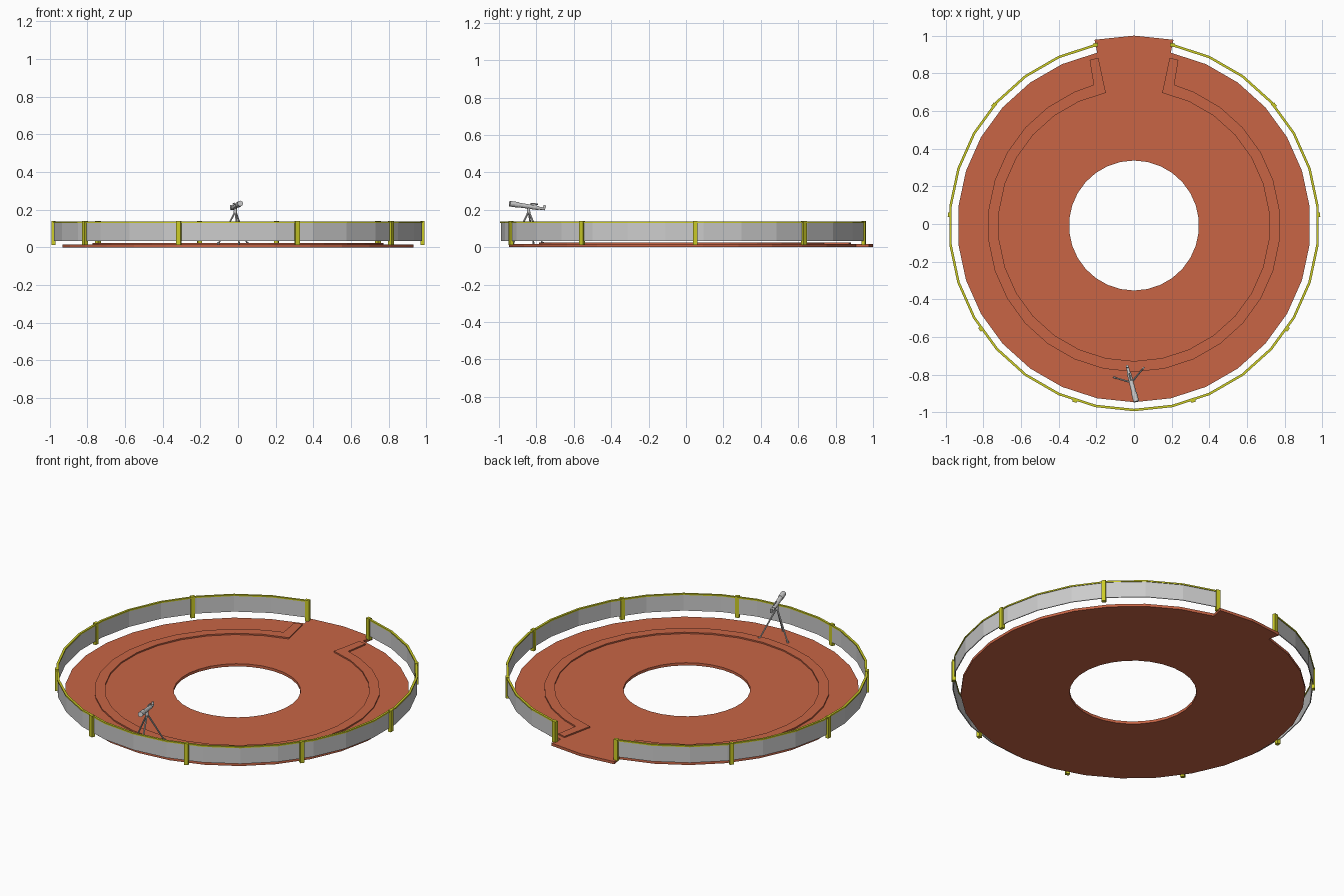
import bpy, bmesh
from math import sin, cos, radians
from mathutils import Vector, Matrix

if "Cube" in bpy.data.objects:
    bpy.data.objects.remove(bpy.data.objects["Cube"])

CY = -0.008          # centre of all rings
STEP = 12            # 30-sided rings


def material(name, rgb):
    m = bpy.data.materials.new(name)
    m.diffuse_color = (*rgb, 1)
    m.use_nodes = True
    m.node_tree.nodes["Principled BSDF"].inputs["Base Color"].default_value = m.diffuse_color
    return m


clay = material("clay", (0.58, 0.13, 0.06))
yellow = material("yellow", (0.6, 0.6, 0.02))


def polar(a, r):
    """Angle in degrees measured from +y towards +x."""
    return (r * sin(radians(a)), CY + r * cos(radians(a)))


def finish(name, bm, mat=None):
    bmesh.ops.recalc_face_normals(bm, faces=bm.faces)
    me = bpy.data.meshes.new(name)
    bm.to_mesh(me)
    bm.free()
    ob = bpy.data.objects.new(name, me)
    bpy.context.collection.objects.link(ob)
    if mat:
        me.materials.append(mat)
    return ob


def band(name, inner, outer, z0, z1, mat=None, closed=False):
    """Solid strip between two outlines of (angle, radius) points."""
    bm = bmesh.new()
    rows = []
    for i, o in zip(inner, outer):
        pi, po = polar(*i), polar(*o)
        rows.append([bm.verts.new((*p, z)) for p, z in ((pi, z0), (po, z0), (po, z1), (pi, z1))])
    n = len(rows)
    for k in range(n if closed else n - 1):
        a, b = rows[k], rows[(k + 1) % n]
        for j in range(4):
            bm.faces.new((a[j], a[(j + 1) % 4], b[(j + 1) % 4], b[j]))
    if not closed:
        bm.faces.new(rows[0])
        bm.faces.new(rows[-1])
    return finish(name, bm, mat)


def arc(a0, a1, r):
    return [(a, r) for a in range(a0, a1 + 1, STEP)]


# Deck with its entrance tab
band("deck", arc(0, 348, 0.345), arc(0, 348, 0.938), 0, 0.016, clay, True)
band("entrance_tab", arc(-12, 12, 0.938), arc(-12, 12, 1.008), 0, 0.016, clay)

# Low kerb around the walkway, turning outwards at the entrance
band("kerb",
     [(12, 0.91), (12, 0.72)] + arc(24, 336, 0.72) + [(348, 0.72), (348, 0.91)],
     [(15, 0.91), (16, 0.777)] + arc(24, 336, 0.777) + [(344, 0.777), (345, 0.91)],
     0, 0.024, clay)

# Railing: thin panel and cap
band("railing_panel", arc(12, 348, 0.977), arc(12, 348, 0.982), 0.034, 0.131)
band("railing_cap", arc(12, 348, 0.973), arc(12, 348, 0.986), 0.129, 0.137, yellow)

# Ten evenly spaced posts
for i in range(10):
    a = 12 + i * 336 / 9
    bm = bmesh.new()
    bmesh.ops.create_cube(bm, size=1, matrix=Matrix.Translation((*polar(a, 0.98), 0.076))
                          @ Matrix.Rotation(radians(-a), 4, 'Z')
                          @ Matrix.Diagonal((0.024, 0.02, 0.128, 1)))
    finish(f"railing_post_{i + 1}", bm, yellow)


def rod(name, p, q, r1, r2, sides=12):
    p, q = Vector(p), Vector(q)
    d = q - p
    bm = bmesh.new()
    bmesh.ops.create_cone(bm, cap_ends=True, segments=sides, radius1=r1, radius2=r2, depth=d.length,
                          matrix=Matrix.Translation((p + q) / 2) @ d.to_track_quat('Z', 'Y').to_matrix().to_4x4())
    return finish(name, bm)


# Telescope tube, from eyepiece (back) to objective (front)
back, front = Vector((-0.036, -0.755, 0.204)), Vector((0.012, -0.943, 0.233))


def along(t, dz=0):
    return back.lerp(front, t) + Vector((0, 0, dz))


rod("focuser", along(0), along(0.2), 0.007, 0.008)
rod("main_tube", along(0.18), along(0.85), 0.011, 0.013)
rod("lens_hood", along(0.75), along(1), 0.015, 0.015)
rod("eyepiece", along(0.03, -0.006), along(0.0, 0.02), 0.006, 0.007)
rod("finder_scope", along(0.2, 0.02), along(0.4, 0.018), 0.004, 0.004, 8)

# Tripod
hub = along(0.46, -0.026)
rod("tripod_head", hub - Vector((0, 0, 0.008)), along(0.46), 0.009, 0.008)
for i, foot in enumerate([(-0.105, -0.815, 0.016), (0.05, -0.765, 0.016), (0.005, -0.925, 0.016)]):
    rod(f"tripod_leg_{i + 1}", foot, hub, 0.004, 0.005, 8)
    rod(f"tripod_foot_{i + 1}", foot, Vector(foot) + Vector((0, 0, 0.012)), 0.006, 0.005, 8)
